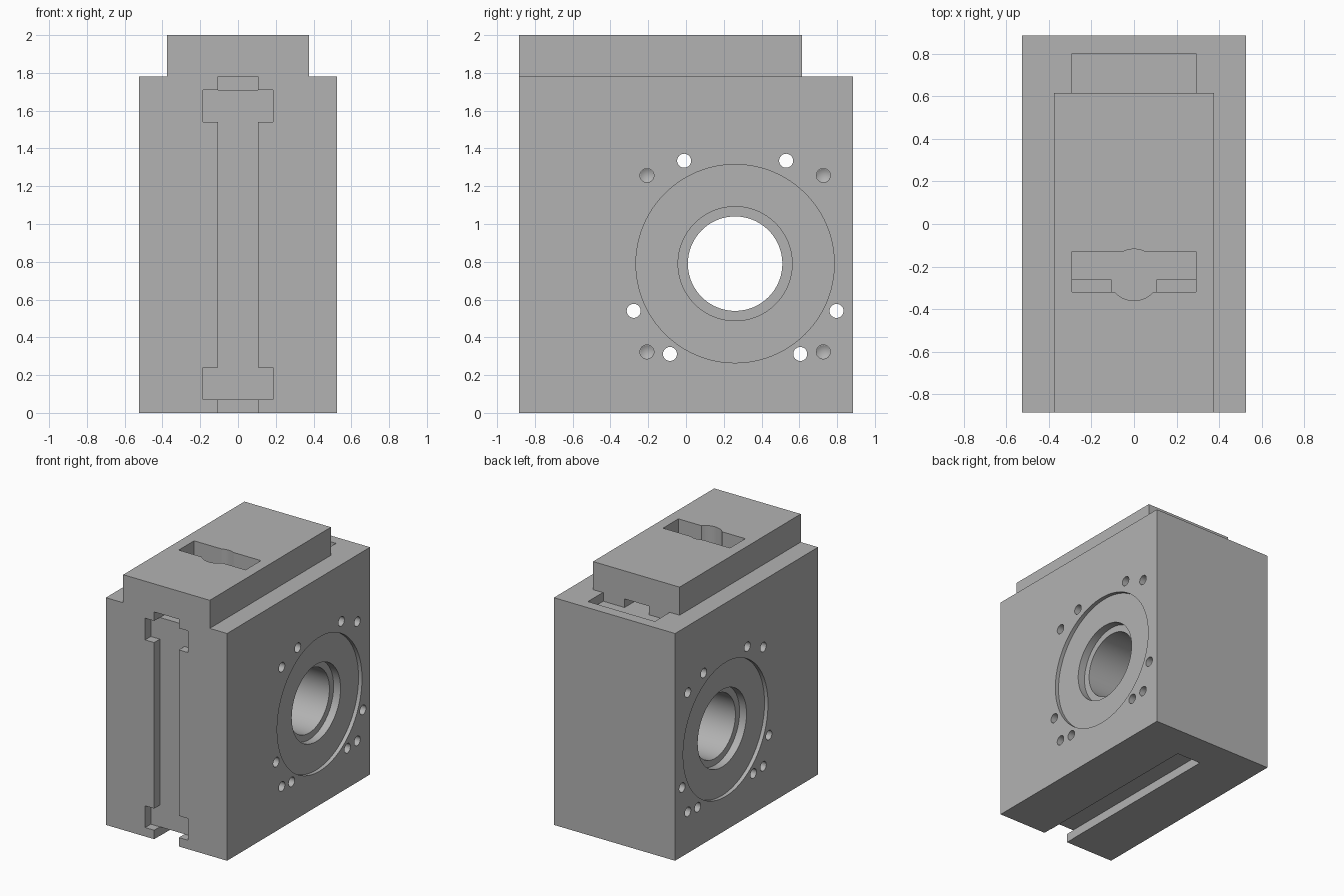
import bpy, bmesh, math
from mathutils import Matrix, Vector

if "Cube" in bpy.data.objects:
    bpy.data.objects.remove(bpy.data.objects["Cube"], do_unlink=True)

grey = bpy.data.materials.new("machined grey")
grey.use_nodes = True
colour = (0.45, 0.45, 0.45, 1)
grey.diffuse_color = colour
grey.node_tree.nodes["Principled BSDF"].inputs["Base Color"].default_value = colour


def finish(name, bm):
    mesh = bpy.data.meshes.new(name)
    bmesh.ops.recalc_face_normals(bm, faces=bm.faces)
    bm.to_mesh(mesh)
    bm.free()
    obj = bpy.data.objects.new(name, mesh)
    mesh.materials.append(grey)
    bpy.context.collection.objects.link(obj)
    return obj


def box(name, x, y, z):
    bm = bmesh.new()
    size = [b - a for a, b in (x, y, z)]
    mid = Vector([(a + b) / 2 for a, b in (x, y, z)])
    bmesh.ops.create_cube(bm, size=1, matrix=Matrix.Translation(mid) @ Matrix.Diagonal((*size, 1)))
    return finish(name, bm)


def cylinder(name, centre, radius, depth, axis="X", tip=None, sides=64):
    bm = bmesh.new()
    turn = Matrix.Rotation(math.pi / 2, 4, "Y") if axis == "X" else Matrix()
    bmesh.ops.create_cone(bm, cap_ends=True, segments=sides, radius1=radius,
                          radius2=radius if tip is None else tip, depth=depth,
                          matrix=Matrix.Translation(centre) @ turn)
    return finish(name, bm)


def cut(target, cutter):
    cutter.hide_render = True
    mod = target.modifiers.new("cut", "BOOLEAN")
    mod.operation = "DIFFERENCE"
    mod.solver = "EXACT"
    mod.object = cutter
    bpy.context.view_layer.objects.active = target
    bpy.ops.object.modifier_apply(modifier=mod.name)
    bpy.data.objects.remove(cutter, do_unlink=True)


W, L, H = 0.525, 0.885, 1.78
D = 0.07            # groove depth
OUT = 0.1           # overshoot of cutters
half = lambda w: (-w, w)

housing = box("housing", half(W), half(L), (0, H))
cap = box("top_cap", half(0.375), (-L, 0.615), (H, 2))

# Front groove with a wide head at each end
front = (-L - OUT, -L + D)
cut(housing, box("front_groove", half(0.107), front, (-OUT, H + OUT)))
for z in ((D, 0.24), (1.54, H - D)):
    cut(housing, box("front_head", half(0.185), front, z))

# Bottom groove, and top groove with two wide heads
cut(housing, box("bottom_groove", half(0.105), (-L - OUT, 0.62), (-OUT, D)))
cut(housing, box("top_groove", half(0.105), (-L - OUT, 0.65), (H - D, H + OUT)))
for y in ((-0.26, -0.07), (0.61, 0.80)):
    cut(housing, box("top_head", half(0.29), y, (H - D, H + OUT)))

# Window in the cap with a round relief on its front edge
cut(cap, box("window", half(0.29), (-0.32, -0.13), (H - OUT, 2 + OUT)))
cut(cap, cylinder("relief", (0, -0.239, 1.9), 0.121, 0.5, "Z"))

# Bore, with a stepped round recess on both sides
BY, BZ = 0.26, 0.79
cut(housing, cylinder("bore", (0, BY, BZ), 0.25, 2, sides=96))
for side in (-1, 1):
    for radius, depth in ((0.525, 0.03), (0.302, 0.09)):
        cut(housing, cylinder("recess", (side * (W - depth + 0.5), BY, BZ), radius, 1, sides=96))

# Through holes and blind holes with drilled cone ends
R = 0.037
for dy, z in ((0.27, 1.335), (0.537, 0.54), (0.345, 0.312)):
    for sy in (-1, 1):
        cut(housing, cylinder("through_hole", (0, BY + sy * dy, z), R, 2, sides=32))
for side in (-1, 1):
    for y in (BY - 0.467, BY + 0.467):
        for z in (BZ - 0.467, BZ + 0.467):
            cut(housing, cylinder("blind_hole", (side * W, y, z), R, 0.3, sides=32))
            lo, hi = (0, R) if side > 0 else (R, 0)
            cut(housing, cylinder("drill_tip", (side * (W - 0.16), y, z), lo, 0.022, tip=hi, sides=32))

# Smooth round walls, sharp edges kept
for obj in (housing, cap):
    bpy.ops.object.select_all(action="DESELECT")
    obj.select_set(True)
    bpy.context.view_layer.objects.active = obj
    bpy.ops.object.shade_smooth_by_angle(angle=math.radians(25))
